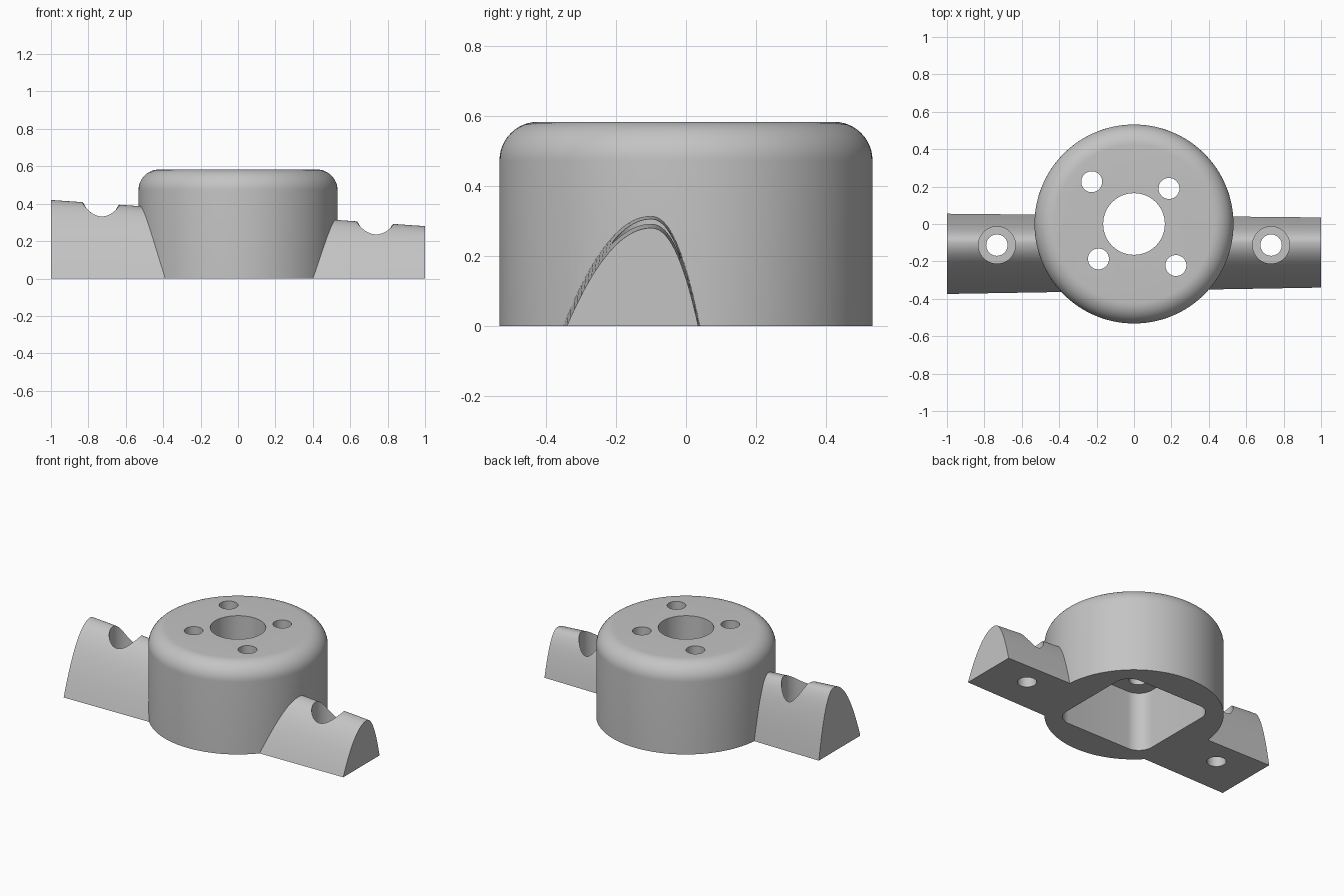
import bpy
import bmesh
from math import sin, cos, pi
from mathutils import Vector

cube = bpy.data.objects.get("Cube")
if cube:
    bpy.data.objects.remove(cube, do_unlink=True)

grey = bpy.data.materials.new("mid_grey")
grey.use_nodes = True
colour = (0.55, 0.55, 0.55, 1)
grey.diffuse_color = colour
grey.node_tree.nodes["Principled BSDF"].inputs["Base Color"].default_value = colour


def make_object(name, bm):
    bmesh.ops.recalc_face_normals(bm, faces=bm.faces)
    mesh = bpy.data.meshes.new(name)
    bm.to_mesh(mesh)
    bm.free()
    mesh.materials.append(grey)
    obj = bpy.data.objects.new(name, mesh)
    bpy.context.collection.objects.link(obj)
    return obj


def loft(name, rings):
    """Skin closed rings of equal length and cap both ends."""
    bm = bmesh.new()
    loops = [[bm.verts.new(p) for p in ring] for ring in rings]
    for a, b in zip(loops, loops[1:]):
        for i in range(len(a)):
            j = (i + 1) % len(a)
            bm.faces.new((a[i], a[j], b[j], b[i]))
    bm.faces.new(loops[0])
    bm.faces.new(loops[-1])
    return make_object(name, bm)


def circle(x, y, r, z, n=48):
    return [(x + r * cos(2 * pi * i / n), y + r * sin(2 * pi * i / n), z)
            for i in range(n)]


def cylinder(name, x, y, r, z0, z1):
    return loft(name, [circle(x, y, r, z0), circle(x, y, r, z1)])


def rounded_square(half, r, z, steps=10):
    c = half - r
    ring = []
    for k, (sx, sy) in enumerate([(1, 1), (-1, 1), (-1, -1), (1, -1)]):
        for i in range(steps + 1):
            a = (k + i / steps) * pi / 2
            ring.append((sx * c + r * cos(a), sy * c + r * sin(a), z))
    return ring


def combine(target, tool, operation):
    mod = target.modifiers.new(tool.name, "BOOLEAN")
    mod.operation = operation
    mod.solver = "EXACT"
    mod.object = tool
    bpy.context.view_layer.objects.active = target
    bpy.ops.object.modifier_apply(modifier=mod.name)
    bpy.data.objects.remove(tool, do_unlink=True)


# Round housing with a filleted top edge
RADIUS, TOP, FILLET, SIDES = 0.532, 0.583, 0.11, 128
rings = [circle(0, 0, RADIUS, -0.1, SIDES)]
for i in range(13):
    a = i / 12 * pi / 2
    rings.append(circle(0, 0, RADIUS - FILLET + FILLET * cos(a),
                        TOP - FILLET + FILLET * sin(a), SIDES))
housing = loft("mount_housing", rings)


# Arched arm, tapering from one end to the other
def arm_section(x, steps=24):
    height, ridge = 0.35 - 0.07 * x, -0.1
    front, back = -0.357 + 0.017 * x, 0.045 - 0.01 * x
    ring = [(x, front, -0.05)]
    for i in range(-steps, steps + 1):
        t = abs(i) / steps
        if i < 0:
            ring.append((x, ridge + (front - ridge) * t, height * (1 - t ** 2)))
        else:
            ring.append((x, ridge + (back - ridge) * t, height * (1 - t ** 2.2)))
    ring.append((x, back, -0.05))
    return ring


arm = loft("mount_arm", [arm_section(-1), arm_section(1)])
combine(housing, arm, "UNION")

# Flat underside and square cavity with rounded corners
trim = loft("base_trim", [rounded_square(1.5, 0.1, -0.5), rounded_square(1.5, 0.1, 0)])
combine(housing, trim, "DIFFERENCE")
cavity = loft("cavity", [rounded_square(0.33, 0.1, -0.2), rounded_square(0.33, 0.1, 0.39)])
combine(housing, cavity, "DIFFERENCE")

# Shaft hole and four screw holes through the top
holes = [(0, 0, 0.165), (-0.226, 0.226, 0.056), (0.187, 0.19, 0.056),
         (-0.19, -0.187, 0.056), (0.224, -0.222, 0.056)]
for x, y, r in holes:
    combine(housing, cylinder("top_hole", x, y, r, 0.2, 0.8), "DIFFERENCE")

# Counterbored screw hole in each arm
for side in (-1, 1):
    x, y = side * 0.733, -0.113
    combine(housing, cylinder("counterbore", x, y, 0.099, 0.1, 0.8), "DIFFERENCE")
    combine(housing, cylinder("arm_hole", x, y, 0.057, -0.2, 0.3), "DIFFERENCE")

# Smooth curved walls, keep machined edges crisp
bpy.ops.object.select_all(action="DESELECT")
housing.select_set(True)
bpy.context.view_layer.objects.active = housing
bpy.ops.object.shade_smooth_by_angle(angle=pi / 6)
